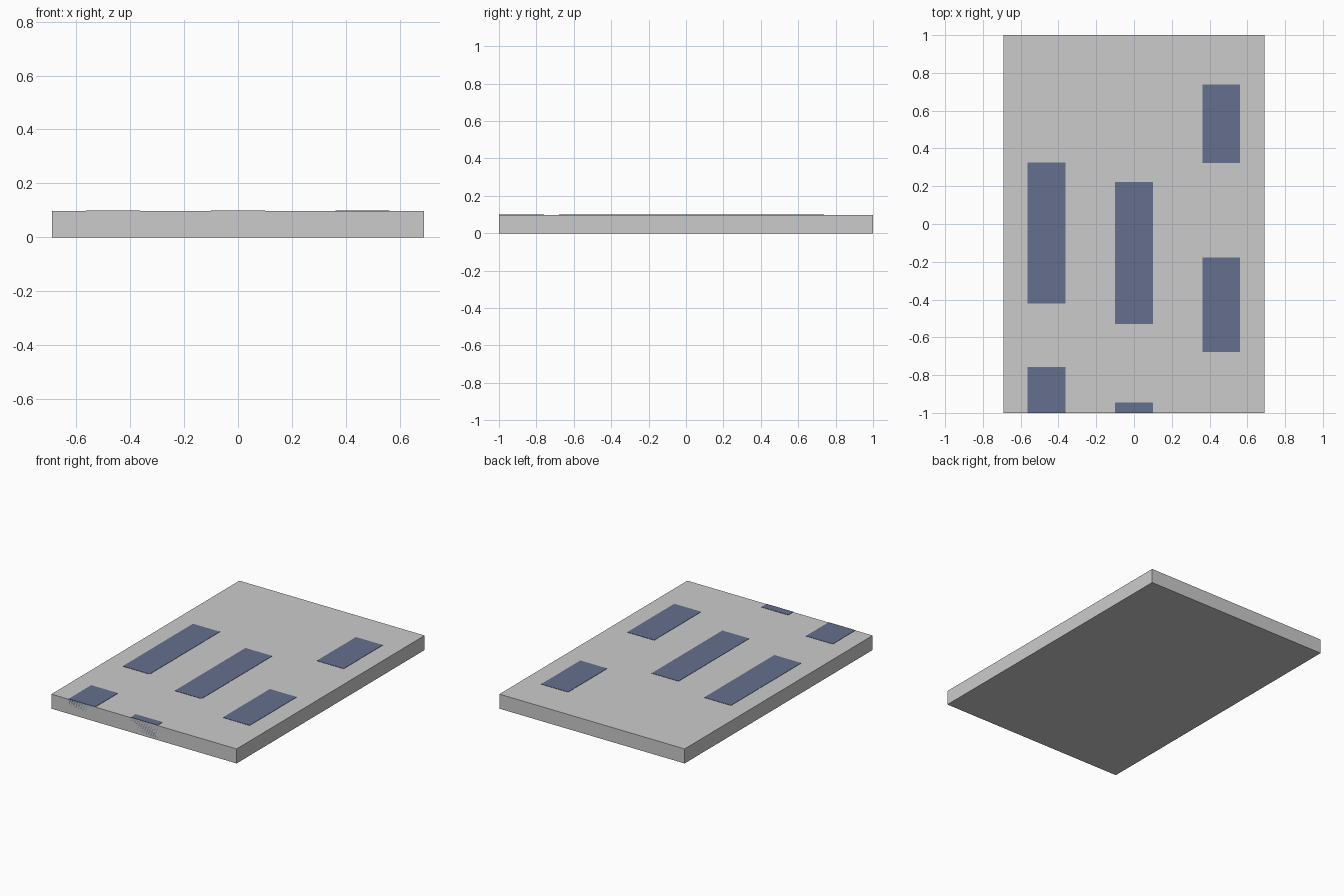
import bpy

if "Cube" in bpy.data.objects:
    bpy.data.objects.remove(bpy.data.objects["Cube"])

SLAB_TOP = 0.098
STRIPE_TOP = 0.1

blue = bpy.data.materials.new("stripe_blue")
blue.diffuse_color = (0.13, 0.16, 0.27, 1)
blue.use_nodes = True
blue.node_tree.nodes["Principled BSDF"].inputs["Base Color"].default_value = blue.diffuse_color


def box(name, x0, x1, y0, y1, z0, z1, material=None):
    bpy.ops.mesh.primitive_cube_add(
        size=1, location=((x0 + x1) / 2, (y0 + y1) / 2, (z0 + z1) / 2))
    obj = bpy.context.object
    obj.name = name
    obj.scale = (x1 - x0, y1 - y0, z1 - z0)
    bpy.ops.object.transform_apply(location=False, rotation=False, scale=True)
    if material:
        obj.data.materials.append(material)
    return obj


# base slab
box("slab", -0.69, 0.69, -1, 1, 0, SLAB_TOP)

# inlaid stripes in three columns, standing slightly proud of the slab
columns = {
    "left": (-0.463, [(-0.422, 0.325), (-1.0, -0.758)]),
    "middle": (0.0, [(-0.53, 0.222), (-1.0, -0.945)]),
    "right": (0.462, [(0.322, 0.738), (-0.678, -0.178)]),
}
for side, (x, spans) in columns.items():
    for i, (y0, y1) in enumerate(spans, 1):
        box(f"{side}_stripe_{i}", x - 0.1, x + 0.1, y0, y1, 0.015, STRIPE_TOP, blue)
